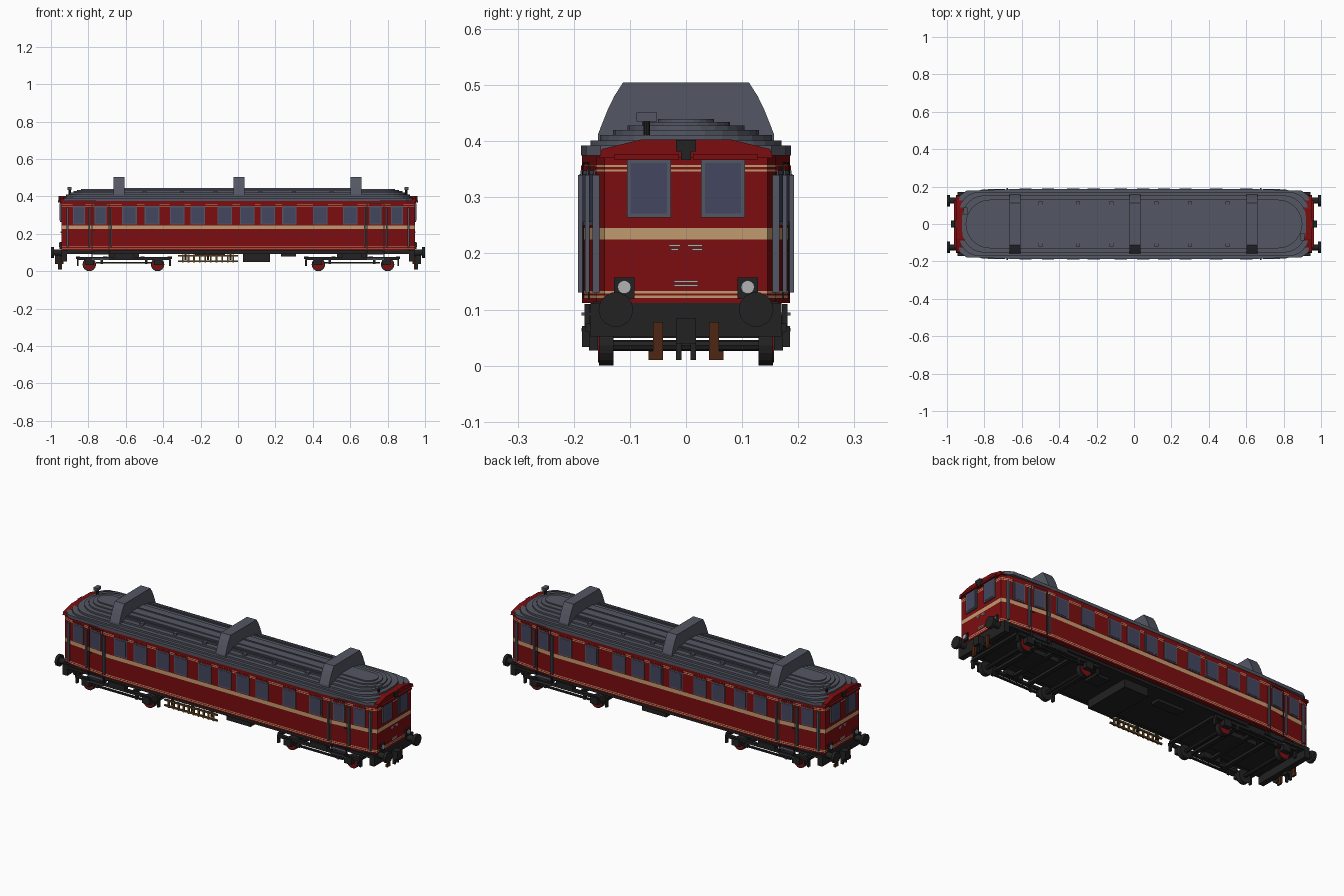
import bpy, bmesh, math
from mathutils import Matrix, Vector

cube = bpy.data.objects.get("Cube")
if cube:
    bpy.data.objects.remove(cube, do_unlink=True)


def material(name, rgb):
    m = bpy.data.materials.new(name)
    m.use_nodes = True
    m.diffuse_color = (*rgb, 1)
    bsdf = next(n for n in m.node_tree.nodes if n.type == 'BSDF_PRINCIPLED')
    bsdf.inputs["Base Color"].default_value = (*rgb, 1)
    bsdf.inputs["Roughness"].default_value = 0.8
    return m


RED = material("dark red", (0.20, 0.004, 0.005))
CREAM = material("cream", (0.53, 0.33, 0.16))
GREY = material("slate grey", (0.088, 0.095, 0.125))
GLASS = material("window blue", (0.056, 0.063, 0.115))
BLACK = material("black", (0.016, 0.016, 0.016))
BROWN = material("rust brown", (0.075, 0.019, 0.006))
OCHRE = material("ladder ochre", (0.13, 0.06, 0.012))
WHITE = material("pale grey", (0.45, 0.45, 0.45))


def finish(name, bm, *mats):
    bmesh.ops.recalc_face_normals(bm, faces=bm.faces)
    me = bpy.data.meshes.new(name)
    bm.to_mesh(me)
    bm.free()
    for m in mats:
        me.materials.append(m)
    ob = bpy.data.objects.new(name, me)
    bpy.context.collection.objects.link(ob)
    return ob


def boxes(name, mat, items):
    """Each item: centre, size and an optional turn about z."""
    bm = bmesh.new()
    for c, s, *r in items:
        mtx = Matrix.Translation(c) @ Matrix.Rotation(r[0] if r else 0, 4, 'Z') @ Matrix.Diagonal((*s, 1))
        bmesh.ops.create_cube(bm, size=1, matrix=mtx)
    return finish(name, bm, mat)


def rods(name, mat, items, sides=14):
    """Each item: centre, radius, length, axis."""
    bm = bmesh.new()
    for c, rad, length, axis in items:
        rot = Vector((0, 0, 1)).rotation_difference(Vector(axis)).to_matrix().to_4x4()
        bmesh.ops.create_cone(bm, cap_ends=True, segments=sides, radius1=rad, radius2=rad,
                              depth=length, matrix=Matrix.Translation(c) @ rot)
    return finish(name, bm, mat)


def stack(name, mats, rings, cream_levels=()):
    """Loft closed rings of equal point count and cap both ends."""
    bm = bmesh.new()
    loops = [[bm.verts.new(p) for p in ring] for ring in rings]
    n = len(loops[0])
    for k in range(len(loops) - 1):
        for i in range(n):
            f = bm.faces.new((loops[k][i], loops[k][(i + 1) % n], loops[k + 1][(i + 1) % n], loops[k + 1][i]))
            f.material_index = 1 if k in cream_levels else 0
    bm.faces.new(loops[0])
    bm.faces.new(loops[-1])
    return finish(name, bm, *mats)


def four(quarter):
    """Mirror a quarter plan outline into a full closed outline."""
    q = list(quarter)
    half = q + [(-x, y) for x, y in reversed(q)]
    return half + [(-x, -y) for x, y in half]


ENDS = (-1, 1)
QUADS = [(sx, sy) for sx in ENDS for sy in ENDS]

# Body shell with painted stripes, tapering at both cabs
plan = four([(0.945, 0.145), (0.90, 0.160), (0.66, 0.185)])
levels = [0.112, 0.121, 0.125, 0.129, 0.133, 0.225, 0.245, 0.346, 0.350, 0.354, 0.358, 0.386]
stack("body", (RED, CREAM), [[(x, y, z) for x, y in plan] for z in levels], (1, 3, 5, 7, 9))


def side(x):
    """Half width of the body and turn of its wall at x."""
    a = abs(x)
    if a <= 0.66:
        return 0.185, 0
    return 0.185 - (a - 0.66) * 0.025 / 0.24, math.copysign(math.atan(0.025 / 0.24), x)


def on_side(x, sy, z, w, h, t, out=0.0):
    y, turn = side(x)
    return ((x, sy * (y + out), z), (w, t, h), -sy * turn)


# Side windows with frames
side_x = [-0.58, -0.46, -0.325, -0.215, -0.07, 0.05, 0.16, 0.275, 0.44, 0.60]
cab_x = [-0.85, -0.735, 0.735, 0.85]
frames, panes, bars = [], [], []
for x in side_x + cab_x:
    for sy in ENDS:
        w = 0.078 if x in side_x else 0.066
        frames.append(on_side(x, sy, 0.299, w, 0.098, 0.006))
        panes.append(on_side(x, sy, 0.299, w - 0.012, 0.086, 0.009))
        bars.append(on_side(x, sy, 0.3525, w + 0.002, 0.009, 0.005))
# Windscreens on both ends
for sx in ENDS:
    for y in (-0.066, 0.066):
        frames.append(((sx * 0.945, y, 0.316), (0.016, 0.078, 0.104)))
        panes.append(((sx * 0.945, y, 0.316), (0.020, 0.064, 0.090)))
boxes("window_frames", GREY, frames)
boxes("window_panes", GLASS, panes)
boxes("window_heads", RED, bars)

# Doors: dark seams, grab rails, handles
seams, rails = [], []
for sx, sy in QUADS:
    for x in (0.69, 0.78):
        seams.append(on_side(sx * x, sy, 0.24, 0.005, 0.24, 0.004))
    seams.append(on_side(sx * 0.735, sy, 0.361, 0.09, 0.004, 0.004))
    seams.append(on_side(sx * 0.77, sy, 0.218, 0.012, 0.005, 0.010))
    for x in (0.678, 0.795):
        y = side(x)[0]
        rails.append(((sx * x, sy * (y + 0.005), 0.235), (0.009, 0.008, 0.21)))
    rails.append(((sx * 0.912, sy * 0.160, 0.235), (0.012, 0.014, 0.21)))
boxes("door_seams", BLACK, seams)
boxes("grab_rails", GREY, rails)

# Raised red end walls under the roof edge, with visors
for sx in ENDS:
    label = "left" if sx > 0 else "right"
    gable = [(-0.155, 0.37), (0.155, 0.37), (0.15, 0.386), (0.08, 0.403), (-0.08, 0.403), (-0.15, 0.386)]
    stack(label + "_gable", (RED,), [[(sx * x, y, z) for y, z in gable] for x in (0.90, 0.952)])
    boxes(label + "_visors", RED, [((sx * 0.954, s * 0.07, 0.372), (0.018, 0.115, 0.010)) for s in ENDS])
    boxes(label + "_headlamp", BLACK, [((sx * 0.952, 0, 0.392), (0.014, 0.036, 0.020)),
                                       ((sx * 0.952, 0, 0.375), (0.014, 0.018, 0.016))])
    # Small end fittings: marker lamps, plates and wipers
    boxes(label + "_end_plates", WHITE,
          [((sx * 0.945, y, z), (0.006, w, 0.004)) for y, z, w in
           [(-0.02, 0.214, 0.02), (-0.02, 0.207, 0.014), (0.016, 0.214, 0.026), (0.02, 0.207, 0.018),
            (0, 0.150, 0.042), (0, 0.143, 0.042)]])
    boxes(label + "_lamp_housings", BLACK, [((sx * 0.944, s * 0.11, 0.138), (0.02, 0.036, 0.038)) for s in ENDS])
    rods(label + "_marker_lamps", WHITE, [((sx * 0.952, s * 0.11, 0.14), 0.012, 0.012, (1, 0, 0)) for s in ENDS])

# Terraced roof with rounded ends
lower = [(0.945, 0.10), (0.935, 0.152), (0.90, 0.178), (0.64, 0.187)]
roof_plan = four(lower)
stack("roof_eaves", (GREY,), [[(x * 0.996, y, z) for x, y in roof_plan] for z in (0.375, 0.392)])
tiers = [(0.170, 0.932, 0.390, 0.401, 0.10), (0.153, 0.920, 0.400, 0.411, 0.12),
         (0.130, 0.900, 0.410, 0.420, 0.13), (0.104, 0.880, 0.419, 0.428, 0.104),
         (0.078, 0.860, 0.427, 0.434, 0.078), (0.050, 0.84, 0.433, 0.440, 0.05)]
for i, (w, l, z0, z1, r) in enumerate(tiers):
    arc = [(l - r + r * math.cos(a * math.pi / 12), w - r + r * math.sin(a * math.pi / 12)) for a in range(7)]
    if w == r:
        arc[0] = (l, 0.002)
    stack(f"roof_tier_{i + 1}", (GREY,), [[(x, y, z) for x, y in four(arc)] for z in (z0, z1)])

# Long roof strips and small vents
boxes("roof_strips", GREY, [((0, s * 0.095, 0.429), (1.26, 0.006, 0.008)) for s in ENDS]
      + [((0, 0, 0.441), (1.3, 0.008, 0.006))])
boxes("roof_small_vents", GREY, [((x, s * 0.112, 0.424), (0.022, 0.014, 0.012))
                                 for x in (-0.5, -0.3, -0.12, 0.12, 0.3, 0.5) for s in ENDS])

# Three tall stepped roof ducts
duct = [(0.157, 0.39), (0.157, 0.412), (0.15, 0.43), (0.14, 0.455), (0.128, 0.48), (0.112, 0.505)]
duct_outline = duct + [(-y, z) for y, z in reversed(duct)]
for name, x in (("right", -0.637), ("middle", 0.005), ("left", 0.63)):
    stack(name + "_roof_duct", (GREY,), [[(x + d, y, z) for y, z in duct_outline] for d in (-0.029, 0.029)])

# Horns on the roof ends
rods("horn_posts", BLACK, [((s * 0.90, -s * 0.07, 0.425), 0.006, 0.05, (0, 0, 1)) for s in ENDS], 8)
boxes("horns", GREY, [((s * 0.90, -s * 0.07, 0.443), (0.022, 0.036, 0.016)) for s in ENDS])

# Underframe and buffer beams
boxes("underframe", BLACK, [((0, 0, 0.104), (1.86, 0.33, 0.020))]
      + [((s * 0.928, 0, 0.082), (0.03, 0.34, 0.060)) for s in ENDS]
      + [((0, s * 0.16, 0.098), (1.84, 0.02, 0.014)) for s in ENDS])

# Buffers, coupling and hoses
rods("buffer_stems", BLACK, [((sx * 0.962, sy * 0.125, 0.10), 0.016, 0.05, (1, 0, 0)) for sx, sy in QUADS])
rods("buffer_heads", BLACK, [((sx * 0.992, sy * 0.125, 0.10), 0.031, 0.016, (1, 0, 0)) for sx, sy in QUADS])
boxes("couplings", BLACK, [((s * 0.955, 0, 0.062), (0.045, 0.036, 0.045)) for s in ENDS]
      + [((s * 0.955, y, 0.028), (0.014, 0.010, 0.035)) for s in ENDS for y in (-0.013, 0.013)])
boxes("brake_hoses", BROWN, [((sx * 0.947, sy * 0.05, 0.048), (0.010, 0.018, 0.060)) for sx, sy in QUADS]
      + [((sx * 0.945, sy * 0.054, 0.018), (0.010, 0.026, 0.016)) for sx, sy in QUADS])

# Bogies: wheels, axles, side frames and cross beams
wheel_x = [-0.795, -0.43, 0.43, 0.80]
rods("wheels", BLACK, [((x, s * 0.142, 0.036), 0.036, 0.026, (0, 1, 0)) for x in wheel_x for s in ENDS], 16)
rods("wheel_faces", RED, [((x, s * 0.155, 0.036), 0.030, 0.004, (0, 1, 0)) for x in wheel_x for s in ENDS], 16)
rods("axles", BLACK, [((x, 0, 0.036), 0.010, 0.28, (0, 1, 0)) for x in wheel_x], 8)
frame = []
for cx in (-0.61, 0.61):
    for s in ENDS:
        frame += [((cx, s * 0.170, 0.068), (0.50, 0.018, 0.014)), ((cx, s * 0.172, 0.046), (0.30, 0.012, 0.008)),
                  ((cx, s * 0.165, 0.080), (0.10, 0.03, 0.03))]
        for d in (-0.183, 0.183):
            frame += [((cx + d, s * 0.172, 0.052), (0.045, 0.026, 0.038)),
                      ((cx + d * 0.65, s * 0.172, 0.055), (0.014, 0.016, 0.032)),
                      ((cx + d * 1.35, s * 0.165, 0.045), (0.010, 0.016, 0.035))]
    for d in (-0.245, -0.10, 0, 0.10, 0.245):
        frame.append(((cx + d, 0, 0.072), (0.022, 0.33, 0.014)))
    frame.append(((cx, 0, 0.085), (0.16, 0.16, 0.03)))
boxes("bogie_frames", BLACK, frame)

# Door steps
boxes("door_steps", GREY, [((sx * 0.735, sy * 0.178, z), (0.09, 0.016, 0.006)) for sx, sy in QUADS for z in (0.064, 0.092)])
boxes("step_hangers", BLACK, [((sx * x, sy * 0.176, 0.085), (0.005, 0.010, 0.05))
                              for sx, sy in QUADS for x in (0.69, 0.78)])

# Equipment under the floor
boxes("equipment_box", BLACK, [((0.098, 0, 0.072), (0.145, 0.27, 0.046)), ((-0.15, 0.07, 0.088), (0.16, 0.05, 0.02)),
                               ((0.27, 0.05, 0.088), (0.08, 0.08, 0.016))])

# Ladder stowed on the front side
boxes("stowed_ladder", OCHRE, [((-0.16, -0.176, z), (0.32, 0.010, 0.008)) for z in (0.054, 0.084)]
      + [((-0.295 + 0.03 * i, -0.176, 0.068), (0.009, 0.008, 0.044)) for i in range(10)])
boxes("ladder_brackets", BLACK, [((x, -0.166, 0.085), (0.010, 0.012, 0.05)) for x in (-0.28, -0.16, -0.04)])
